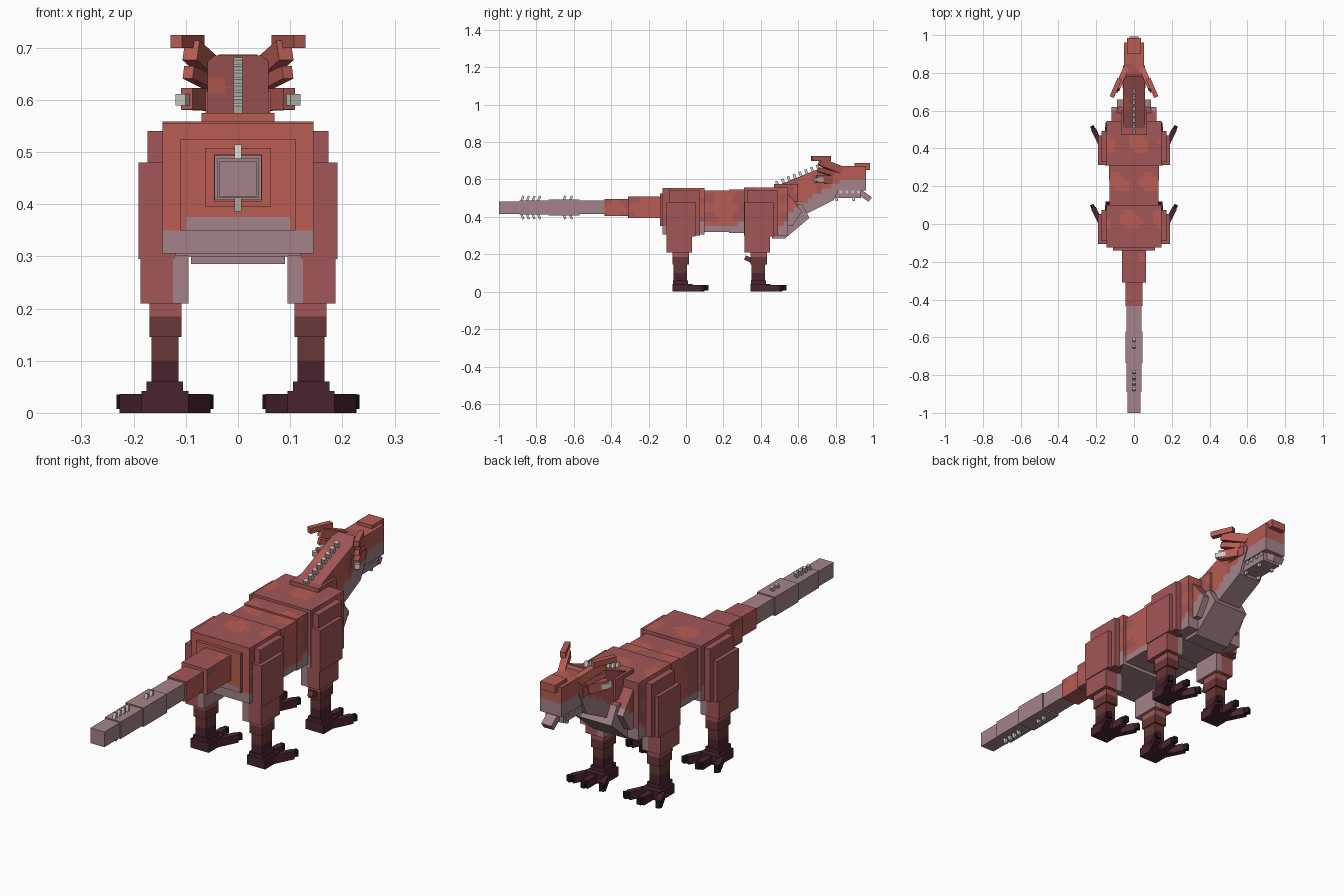
import bpy, bmesh, math
from mathutils import Vector, Matrix

if "Cube" in bpy.data.objects:
    bpy.data.objects.remove(bpy.data.objects["Cube"])


def material(name, rgb):
    m = bpy.data.materials.new(name)
    m.diffuse_color = [(c / 255 / 12.92 if c < 11 else ((c / 255 + .055) / 1.055) ** 2.4) for c in rgb] + [1]
    m.use_nodes = True
    m.node_tree.nodes["Principled BSDF"].inputs["Base Color"].default_value = m.diffuse_color
    return m


MATS = [material(n, c) for n, c in (
    ("light red", (184, 92, 84)), ("dusky red", (162, 86, 87)), ("mauve", (164, 132, 136)),
    ("brown", (104, 55, 54)), ("dark purple", (74, 36, 47)), ("claw black", (30, 25, 28)),
    ("bone white", (205, 205, 198)))]
RED, DUSKY, MAUVE, BROWN, PURPLE, BLACK, WHITE = range(7)


def finish(name, bm, rule, cell=None):
    """Cut the mesh into paint cells and colour each face by number or rule."""
    if cell:
        for axis in range(3):
            vals = [v.co[axis] for v in bm.verts]
            for i in range(math.floor(min(vals) / cell) + 1, math.ceil(max(vals) / cell)):
                co, no = Vector(), Vector()
                co[axis], no[axis] = i * cell, 1
                bmesh.ops.bisect_plane(bm, geom=bm.verts[:] + bm.edges[:] + bm.faces[:],
                                       plane_co=co, plane_no=no, dist=1e-5)
    bmesh.ops.recalc_face_normals(bm, faces=bm.faces[:])
    bm.normal_update()
    for f in bm.faces:
        f.material_index = rule(f.calc_center_median(), f.normal) if callable(rule) else rule
    me = bpy.data.meshes.new(name)
    bm.to_mesh(me)
    bm.free()
    for m in MATS:
        me.materials.append(m)
    ob = bpy.data.objects.new(name, me)
    bpy.context.collection.objects.link(ob)
    return ob


def box(name, x, y, z, rule, cell=None):
    bm = bmesh.new()
    bmesh.ops.create_cube(bm, size=1)
    for v in bm.verts:
        v.co = [(a + b) / 2 + c * abs(b - a) for (a, b), c in zip((x, y, z), v.co)]
    return finish(name, bm, rule, cell)


def prism(name, profile, hw, rule, cell=None):
    """Side profile (y, z) extruded across x."""
    bm = bmesh.new()
    face = bm.faces.new([bm.verts.new((-hw, y, z)) for y, z in profile])
    ext = bmesh.ops.extrude_face_region(bm, geom=[face])["geom"]
    bmesh.ops.translate(bm, verts=[e for e in ext if isinstance(e, bmesh.types.BMVert)], vec=(2 * hw, 0, 0))
    return finish(name, bm, rule, cell)


def beam(name, a, b, w, h, rule):
    """Rotated box running from a to b."""
    a, b = Vector(a), Vector(b)
    bm = bmesh.new()
    bmesh.ops.create_cube(bm, size=1)
    rot = (b - a).to_track_quat('Y', 'Z').to_matrix().to_4x4()
    bm.transform(Matrix.Translation((a + b) / 2) @ rot @ Matrix.Diagonal((w, (b - a).length, h, 1)))
    return finish(name, bm, rule)


# Colour rules
def hide(c, n):
    wave = math.sin(c.y * 31 + 1) + .8 * math.sin(c.x * 38 + c.y * 12 + 2) + .5 * math.sin(c.z * 60)
    if n.z > .6:
        return RED if wave > 1.1 else DUSKY
    if n.y < -.6:
        return RED
    return RED if wave > -.3 else DUSKY


def body_rule(c, n):
    edge = .355 + .015 * math.sin(c.y * 25)
    if abs(n.y) > .6:
        edge = .385 - max(0, abs(c.x) - .06) * .6
    return MAUVE if c.z < edge or n.z < -.6 else hide(c, n)


def neck_rule(c, n):
    return MAUVE if c.z < .43 + .6 * (c.y - .55) or n.z < -.5 else hide(c, n)


def head_rule(c, n):
    return MAUVE if c.z < .60 else RED if c.y > .86 else hide(c, n)


def thigh_rule(c, n):
    return MAUVE if abs(c.x) < .135 and c.z < .31 else DUSKY


def shank_rule(c, n):
    return DUSKY if c.z > .185 else BROWN if c.z > .1 else PURPLE


# Torso
P = .025
box("rump", (-.11, .11), (-.14, -.12), (.35, .525), body_rule, P)
box("hips", (-.145, .145), (-.125, .1), (.305, .555), body_rule, P)
box("belly", (-.13, .13), (.1, .235), (.32, .54), body_rule, P)
box("ribs", (-.132, .132), (.23, .315), (.315, .547), body_rule, P)
box("chest", (-.145, .145), (.31, .545), (.30, .558), body_rule, P)
prism("breast_plate", [(.5, .53), (.54, .53), (.62, .43), (.57, .35), (.5, .35)], .12, neck_rule, P)
prism("lower_throat", [(.46, .285), (.53, .285), (.66, .395), (.62, .47), (.46, .47)], .09, neck_rule, P)

# Neck and head
prism("neck", [(.47, .48), (.47, .565), (.5, .572), (.78, .685), (.84, .6), (.79, .49), (.65, .42), (.55, .42)],
      .058, neck_rule, P)
box("neck_base", (-.07, .07), (.47, .6), (.48, .575), neck_rule, P)
box("skull", (-.053, .053), (.75, .962), (.54, .672), head_rule, P)
box("cheeks", (-.062, .062), (.72, .82), (.575, .617), RED)
box("snout_bump", (-.037, .037), (.9, .985), (.652, .687), RED)
box("lower_jaw", (-.045, .045), (.75, .935), (.5, .54), MAUVE)
beam("chin_tuft", (0, .92, .54), (0, .985, .492), .05, .03, MAUVE)

for s, side in ((-1, "left"), (1, "right")):
    # Horns and cheek spikes
    beam(f"horn_base_{side}", (s * .04, .83, .65), (s * .09, .715, .695), .03, .04, RED)
    beam(f"horn_tip_{side}", (s * .075, .77, .712), (s * .118, .672, .712), .024, .025, RED)
    beam(f"brow_horn_{side}", (s * .05, .79, .63), (s * .095, .71, .653), .022, .025, RED)
    beam(f"cheek_fin_{side}", (s * .055, .78, .60), (s * .098, .70, .602), .025, .042, RED)
    beam(f"cheek_spike_{side}", (s * .085, .73, .60), (s * .11, .69, .60), .022, .022, WHITE)
    # Teeth
    for i in range(5):
        y = .79 + i * .032
        box(f"upper_tooth_{side}_{i}", (s * .04, s * .049), (y, y + .012), (.524, .543), WHITE)
    for y in (.8, .89):
        box(f"lower_tooth_{side}", (s * .03, s * .04), (y, y + .014), (.485, .502), WHITE)

    # Legs
    for y0, leg in ((0, "hind"), (.417, "fore")):
        def span(a, b):
            return (y0 + a, y0 + b)

        def sx(a, b):
            return (s * a, s * b)
        n = f"{leg}_{side}"
        box(f"hip_pad_{n}", sx(.13, .173), span(-.09, .075), (.30, .54), DUSKY)
        box(f"thigh_{n}", sx(.12, .191), span(-.105, .052), (.295, .48), DUSKY)
        box(f"lower_thigh_{n}", sx(.095, .187), span(-.105, .032), (.21, .302), thigh_rule, P)
        box(f"knee_{n}", sx(.108, .17), span(-.073, .015), (.145, .215), shank_rule, .037)
        box(f"shank_{n}", sx(.114, .166), span(-.066, .006), (.03, .15), shank_rule, .05)
        box(f"foot_{n}", sx(.095, .185), span(-.072, .035), (0, .042), PURPLE)
        box(f"ankle_{n}", sx(.105, .175), span(-.07, .012), (.035, .06), PURPLE)
        # Three splayed toes with claws
        for i, dx in enumerate((-.06, 0, .06)):
            reach = .1 if dx == 0 else .085
            a = Vector((s * (.14 + dx * .55), y0, .018))
            b = Vector((s * (.14 + dx * 1.25), y0 + reach, .018))
            beam(f"toe_{n}_{i}", a, b, .027, .036, PURPLE)
            d = (b - a).normalized()
            beam(f"claw_{n}_{i}", b - d * .012 + Vector((0, 0, .003)), b + d * .02 + Vector((0, 0, .003)),
                 .02, .028, BLACK)
    beam(f"dew_claw_{side}", (s * .14, .375, .155), (s * .14, .315, .183), .025, .025, BROWN)

# Tail segments: y range, half width, z range
TAIL = [(-.31, -.13, .063, .395, .508), (-.435, -.3, .046, .405, .495), (-.58, -.43, .039, .415, .488),
        (-.735, -.57, .045, .408, .493), (-.89, -.73, .04, .412, .488), (-1, -.885, .035, .415, .483)]
for i, (a, b, w, z0, z1) in enumerate(TAIL):
    box(f"tail_{i}", (-w, w), (a, b), (z0, z1), hide if i < 2 else MAUVE, P if i < 2 else None)

# Spikes above and below the tail
for y in (-.88, -.85, -.82, -.79, -.655, -.62):
    for z, k in ((.485, 1), (.415, -1)):
        beam("tail_spike", (0, y, z), (0, y + .01, z + k * .027), .014, .012, WHITE)

# Row of spikes along the neck
for i in range(8):
    y = .495 + i * .031
    z = .57 + (y - .5) * .405
    beam("neck_spike", (0, y, z - .008), (0, y - .012, z + .023), .018, .014, WHITE)
